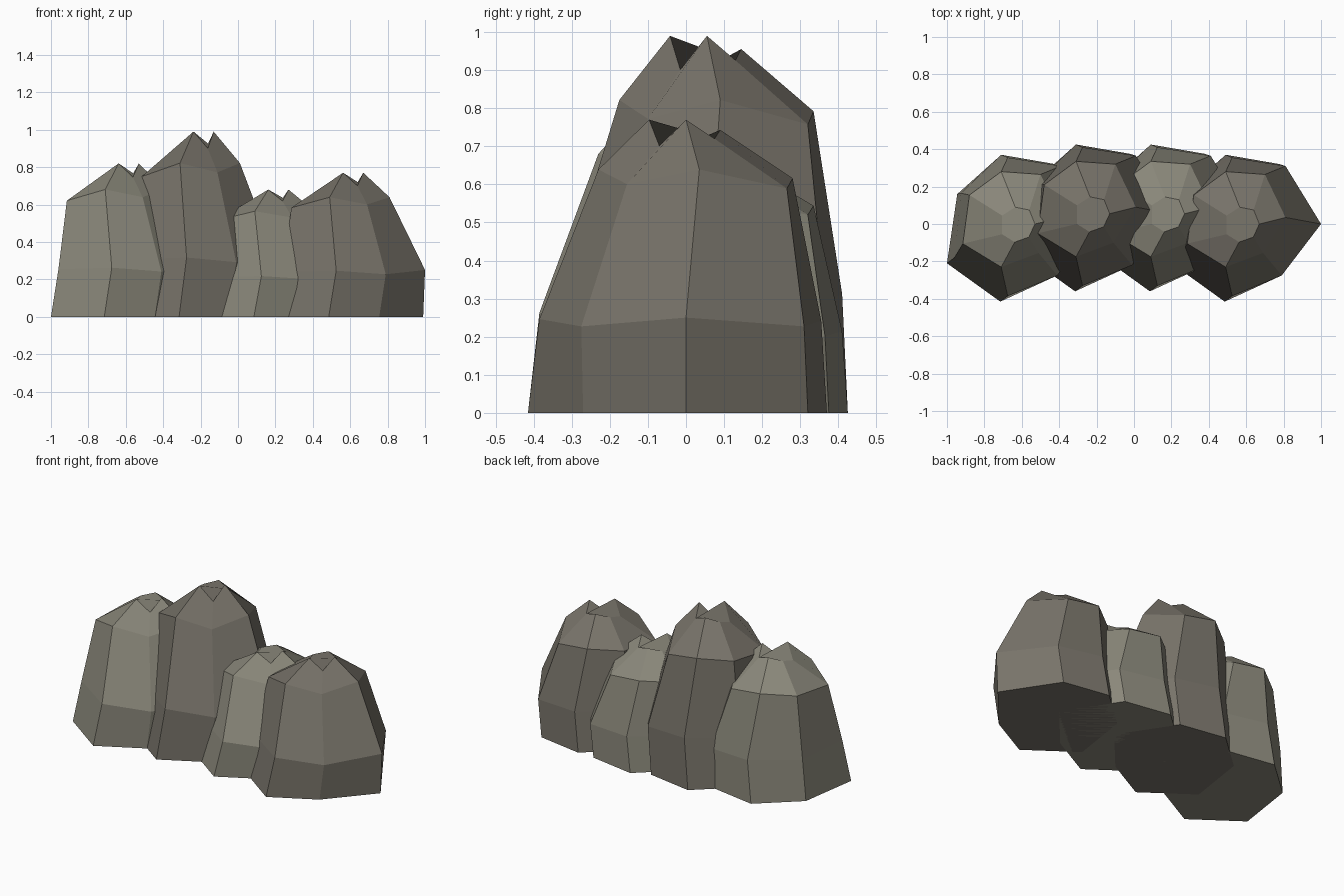
import bpy, bmesh

if "Cube" in bpy.data.objects:
    bpy.data.objects.remove(bpy.data.objects["Cube"])

# Shared boulder shape: four 7-point rings (x, y, height fraction), base to crown
RINGS = [
    [(.41, .025, 0), (.20, .345, 0), (-.09, .395, 0), (-.325, .185, 0),
     (-.38, -.185, 0), (-.095, -.39, 0), (.175, -.245, 0)],
    [(.42, .025, .325), (.23, .335, .295), (-.055, .38, .315), (-.305, .19, .31),
     (-.34, -.155, .31), (-.055, -.36, .32), (.21, -.25, .295)],
    [(.23, .06, .83), (.12, .29, .765), (-.09, .305, .80), (-.26, .18, .78),
     (-.295, -.08, .757), (-.09, -.205, .83), (.11, -.13, .78)],
    [(.09, .025, 1), (.06, .10, .935), (-.015, .115, .965), (-.085, .07, .94),
     (-.085, -.03, .90), (-.018, -.072, 1), (.058, -.045, .91)],
]


def material(name, color):
    m = bpy.data.materials.new(name)
    m.diffuse_color = (*color, 1)
    m.use_nodes = True
    m.node_tree.nodes["Principled BSDF"].inputs["Base Color"].default_value = m.diffuse_color
    return m


light = material("light_stone", (.26, .25, .20))
dark = material("dark_stone", (.19, .175, .145))


def boulder(name, cx, cy, height, mat):
    bm = bmesh.new()
    rings = [[bm.verts.new((cx + x, cy + y, z * height)) for x, y, z in ring]
             for ring in RINGS]
    n = len(rings[0])
    # side walls
    for lo, hi in zip(rings, rings[1:]):
        for i in range(n):
            j = (i + 1) % n
            bm.faces.new((lo[i], lo[j], hi[j], hi[i]))
    # flat underside and jagged crown
    bm.faces.new(rings[0][::-1])
    bm.faces.new(rings[-1])
    bmesh.ops.recalc_face_normals(bm, faces=bm.faces[:])
    mesh = bpy.data.meshes.new(name)
    bm.to_mesh(mesh)
    bm.free()
    mesh.materials.append(mat)
    bpy.context.collection.objects.link(bpy.data.objects.new(name, mesh))


# Row of four overlapping boulders
boulder("boulder_far_left", -.62, -.025, .82, light)
boulder("boulder_tall", -.22, .03, .99, dark)
boulder("boulder_short", .18, .03, .68, light)
boulder("boulder_far_right", .58, -.025, .77, dark)
